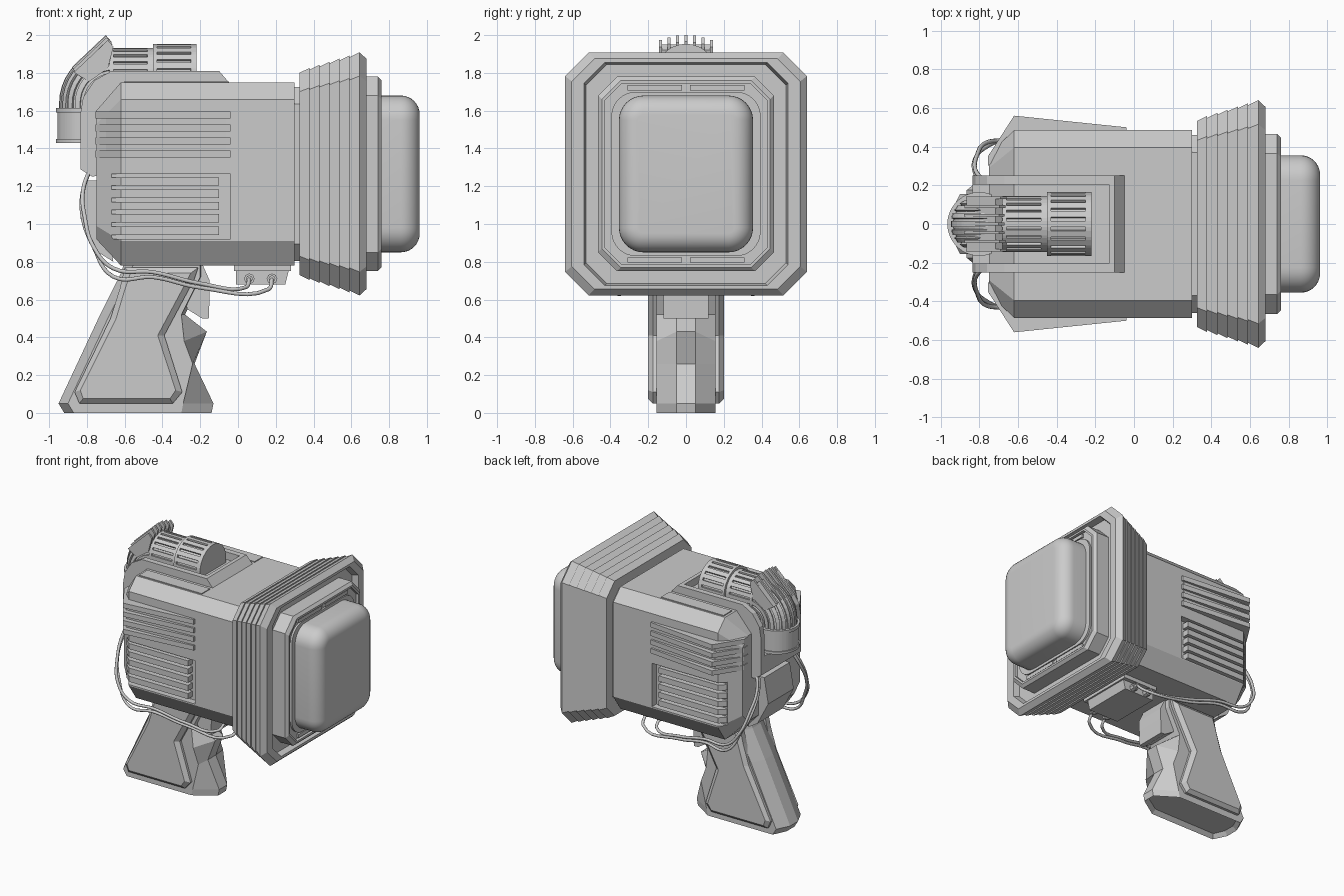
import bpy, bmesh
from math import sin, cos, pi, radians
from mathutils import Vector

if "Cube" in bpy.data.objects:
    bpy.data.objects.remove(bpy.data.objects["Cube"])

ZC = 1.265  # height of the lamp axis


def loft(name, sections, smooth=None, inset=None):
    """Skin equal-length point loops and cap both ends."""
    bm = bmesh.new()
    loops = [[bm.verts.new(p) for p in s] for s in sections]
    n = len(loops[0])
    for a, b in zip(loops, loops[1:]):
        for i in range(n):
            bm.faces.new((a[i], a[(i + 1) % n], b[(i + 1) % n], b[i]))
    bm.faces.new(loops[0])
    bm.faces.new(loops[-1])
    bmesh.ops.recalc_face_normals(bm, faces=bm.faces)
    if inset:
        low = [f for f in bm.faces if f.normal.z < -0.95 and f.calc_center_median().z < 0.01]
        bmesh.ops.inset_region(bm, faces=low, thickness=inset, depth=0)
        bmesh.ops.translate(bm, vec=(0, 0, inset), verts=list({v for f in low for v in f.verts}))
    me = bpy.data.meshes.new(name)
    bm.to_mesh(me)
    bm.free()
    ob = bpy.data.objects.new(name, me)
    bpy.context.collection.objects.link(ob)
    if smooth:
        bpy.ops.object.select_all(action='DESELECT')
        ob.select_set(True)
        bpy.context.view_layer.objects.active = ob
        bpy.ops.object.shade_smooth_by_angle(angle=radians(smooth))
    return ob


def side(name, pts, y0, y1):
    """Extrude an xz profile along y."""
    return loft(name, [[(x, y, z) for x, z in pts] for y in (y0, y1)])


def plan(name, pts, z0, z1):
    """Extrude an xy profile along z."""
    return loft(name, [[(x, y, z) for x, y in pts] for z in (z0, z1)])


def box(name, x0, x1, y0, y1, z0, z1):
    return plan(name, [(x0, y0), (x1, y0), (x1, y1), (x0, y1)], z0, z1)


def octagon(x, hy, z0, z1, c, cb=None):
    cb = cb or c
    return [(x, hy - c, z1), (x, hy, z1 - c), (x, hy, z0 + cb), (x, hy - c, z0),
            (x, c - hy, z0), (x, -hy, z0 + cb), (x, -hy, z1 - c), (x, c - hy, z1)]


def square(x, hy, hz, c):
    return octagon(x, hy, ZC - hz, ZC + hz, c)


def rounded(x, hy, hz, r, n=8):
    out = []
    for k, (sy, sz) in enumerate(((1, 1), (-1, 1), (-1, -1), (1, -1))):
        for i in range(n + 1):
            a = (k + i / n) * pi / 2
            out.append((x, sy * (hy - r) + r * cos(a), ZC + sz * (hz - r) + r * sin(a)))
    return out


def ring(c, u, r, slot=0, teeth=20):
    """Circle round c in the plane of u and y, with optional narrow slots."""
    c, u, v = Vector(c), Vector(u), Vector((0, 1, 0))
    out = []
    for i in range(teeth):
        for f, d in ((-.32, 0), (.32, 0), (.34, slot), (.66, slot)):
            a = (i + f) * 2 * pi / teeth
            out.append(c + (u * cos(a) + v * sin(a)) * (r - d))
    return out


# main housing with tapered rear and side vent recesses
body = loft("housing", [octagon(-.75, .36, .92, 1.60, .07), octagon(-.62, .485, .78, 1.75, .09, .13),
                        octagon(.30, .485, .78, 1.75, .09, .13)])
for s in (1, -1):
    cut = box("vent_cutter", -.67, -.04, s * .43, s * .7, .92, 1.265)
    cut.hide_render = True
    m = body.modifiers.new("vent", 'BOOLEAN')
    m.operation, m.solver, m.object = 'DIFFERENCE', 'EXACT', cut
    bpy.context.view_layer.objects.active = body
    bpy.ops.object.modifier_apply(modifier=m.name)
    bpy.data.objects.remove(cut)

# side fins, vent slats and top panels
for s in (1, -1):
    for i in range(4):
        z = 1.577 - .069 * i
        plan("side_fin", [(x, s * y) for x, y in ((-.04, .45), (-.04, .50), (-.62, .56), (-.755, .35),
                                                  (-.755, .30), (-.62, .42))], z - .019, z + .019)
    plan("fin_core", [(x, s * y) for x, y in ((-.06, .45), (-.06, .488), (-.62, .52), (-.745, .345),
                                              (-.745, .30))], 1.37, 1.575)
    for i in range(5):
        z = 1.225 - .065 * i
        plan("vent_slat", [(x, s * y) for x, y in ((-.10, .40), (-.10, .485), (-.62, .485), (-.67, .44),
                                                   (-.67, .40))], z - .022, z + .022)
    box("top_panel", -.60, -.05, s * .28, s * .385, 1.74, 1.757)

# bezel with sawtooth ridges and recessed front
secs = [square(.28, .46, .46, .09), square(.325, .46, .46, .09)]
for i in range(6):
    h, x, c = .532 + .0165 * i, .325 + .053 * i, .10 + .004 * i
    secs += [square(x, h, h + .003, c), square(x + .053, h + .026, h + .029, c + .005)]
secs += [square(.68, .605, .61, .12), square(.68, .54, .59, .11), square(.63, .53, .58, .11)]
loft("bezel", secs)

# lens frame with rounded seat
loft("lens_frame", [square(.60, .465, .515, .10), square(.74, .465, .515, .10), square(.76, .445, .495, .10),
                    square(.76, .43, .48, .09), square(.735, .43, .48, .09)])
loft("lens_seat", [rounded(.70, .395, .435, .13), rounded(.75, .395, .435, .13)], 30)
for s in (1, -1):
    for t in (1, -1):
        box("seat_bar", .72, .75, t * .02, t * .31, ZC + s * .442, ZC + s * .47)

# pillow shaped lens
secs = [rounded(.70, .355, .415, .13)]
R = .10
for i in range(9):
    a = i / 8 * pi / 2
    t = R * (1 - cos(a))
    secs.append(rounded(.862 + R * sin(a), .355 - t, .415 - t, .13 - t))
loft("lens", secs, 40)

# saddle around the hose
wall = [(-.04, 1.74), (-.10, 1.81), (-.67, 1.81), (-.76, 1.76), (-.82, 1.67), (-.835, 1.58), (-.835, 1.29),
        (-.77, 1.25), (-.70, 1.27), (-.70, 1.60), (-.60, 1.74)]
for s in (1, -1):
    side("saddle_wall", wall, s * .205, s * .25)
side("saddle_front", [(-.04, 1.74), (-.10, 1.81), (-.13, 1.81), (-.13, 1.74)], -.206, .206)
side("saddle_rear", [(-.835, 1.43), (-.835, 1.29), (-.77, 1.25), (-.70, 1.27), (-.70, 1.43)], -.206, .206)
side("rear_boss", [(-.70, 1.23), (-.80, 1.23), (-.835, 1.03), (-.74, .85), (-.66, .80)], -.16, .16)

# slotted hose: muffler, sleeve, elbow, collar
UP = (0, 0, 1)
for name, x0, x1, r in (("hose_muffler", -.45, -.22, .165), ("hose_sleeve", -.68, -.45, .145)):
    z = 1.788
    loft(name, [ring((x, 0, z), UP, r, d) for x, d in
                ((x0, 0), (x0 + .02, 0), (x0 + .021, .015), (x1 - .031, .015), (x1 - .03, 0), (x1, 0))])
P = Vector((-.66, 0, 1.64))
secs = []
for i in range(11):
    a = pi / 2 * i / 10
    u = Vector((-sin(a), 0, cos(a)))
    secs.append(ring(P + u * .146, u, .142, .012))
secs.append(ring((-.806, 0, 1.50), (-1, 0, 0), .142, .012))
loft("hose_elbow", secs)
loft("hose_collar", [ring((-.80, 0, z), (-1, 0, 0), r) for z, r in
                     ((1.43, .165), (1.45, .165), (1.45, .157), (1.59, .157), (1.59, .165), (1.615, .165))], 30)

# cooling plates on the elbow
side("cooling_base", [(-.865, 1.80), (-.715, 1.95), (-.68, 1.92), (-.70, 1.83), (-.80, 1.77)], -.13, .13)
for i in range(-3, 4):
    y, d = i * .045, .003 * i * i
    side("cooling_plate", [(x + d * .4, z - d) for x, z in
                           ((-.88, 1.83), (-.70, 2.0), (-.67, 1.965), (-.70, 1.85), (-.80, 1.78))],
         y - .007, y + .007)

# pistol grip with faceted front, chamfered back and hollow base
front = [(-.14, 0), (-.13, .05), (-.23, .26), (-.165, .43), (-.28, .52), (-.19, .72), (-.19, .80)]
flank = [(-.30, 0), (-.29, .05), (-.24, .26), (-.285, .38), (-.30, .52), (-.20, .72), (-.20, .80)]
back = [(-.60, .80), (-.62, .74), (-.73, .52), (-.95, .05), (-.92, 0)]
rear = [(x + .05, z) for x, z in back]
loft("grip", [[(x, y, z) for x, z in f + b] for y, f, b in
              ((-.155, flank, rear), (-.05, front, back), (.05, front, back), (.155, flank, rear))], inset=.03)

# chamfered grip side panels
outer = [(-.60, .77), (-.625, .66), (-.675, .50), (-.865, .11), (-.84, .05), (-.345, .05), (-.295, .11),
         (-.39, .41), (-.23, .71), (-.21, .77)]
inner = [(-.57, .74), (-.60, .65), (-.645, .50), (-.835, .12), (-.82, .075), (-.36, .075), (-.33, .12),
         (-.425, .41), (-.265, .71), (-.25, .74)]
for s in (1, -1):
    loft("grip_panel", [[(x, s * y, z) for x, z in p] for y, p in
                        ((.13, outer), (.175, outer), (.20, inner))])

# trigger
side("trigger", [(-.30, .78), (-.27, .55), (-.19, .50), (-.155, .50), (-.15, .62), (-.15, .70), (-.19, .79)],
     -.12, .12)

# cable connector block, sockets and looping cables
box("connector_plate", -.02, .28, -.23, .23, .75, .79)
side("connector_block", [(-.01, .76), (-.01, .68), (.25, .68), (.27, .76)], -.20, .20)
for s in (1, -1):
    for k, x in enumerate((.06, .18)):
        socket = [[(x + r * cos(i * pi / 4), s * y, .71 + r * sin(i * pi / 4)) for i in range(8)]
                  for y, r in ((.18, .028), (.235, .028), (.235, .018), (.26, .018))]
        loft("cable_socket", socket)
        e = .022 * k
        path = [(x, .25, .71), (x - .02, .31, .665 - e * .5), (-.20, .37, .685 - e), (-.45, .41, .745 - e * 1.2),
                (-.66, .43, .765 - e * 2), (-.765, .42 - e, .88), (-.81 - e * .5, .36 - e, 1.03),
                (-.82, .28 - e, 1.18), (-.77, .22 - e, 1.32)]
        cu = bpy.data.curves.new("cable", 'CURVE')
        cu.dimensions, cu.bevel_depth, cu.bevel_resolution = '3D', .011, 2
        cu.resolution_u, cu.use_fill_caps = 6, True
        sp = cu.splines.new('BEZIER')
        sp.bezier_points.add(len(path) - 1)
        for bp, (px, py, pz) in zip(sp.bezier_points, path):
            bp.co = (px, s * py, pz)
            bp.handle_left_type = bp.handle_right_type = 'AUTO'
        bpy.context.collection.objects.link(bpy.data.objects.new("cable", cu))
